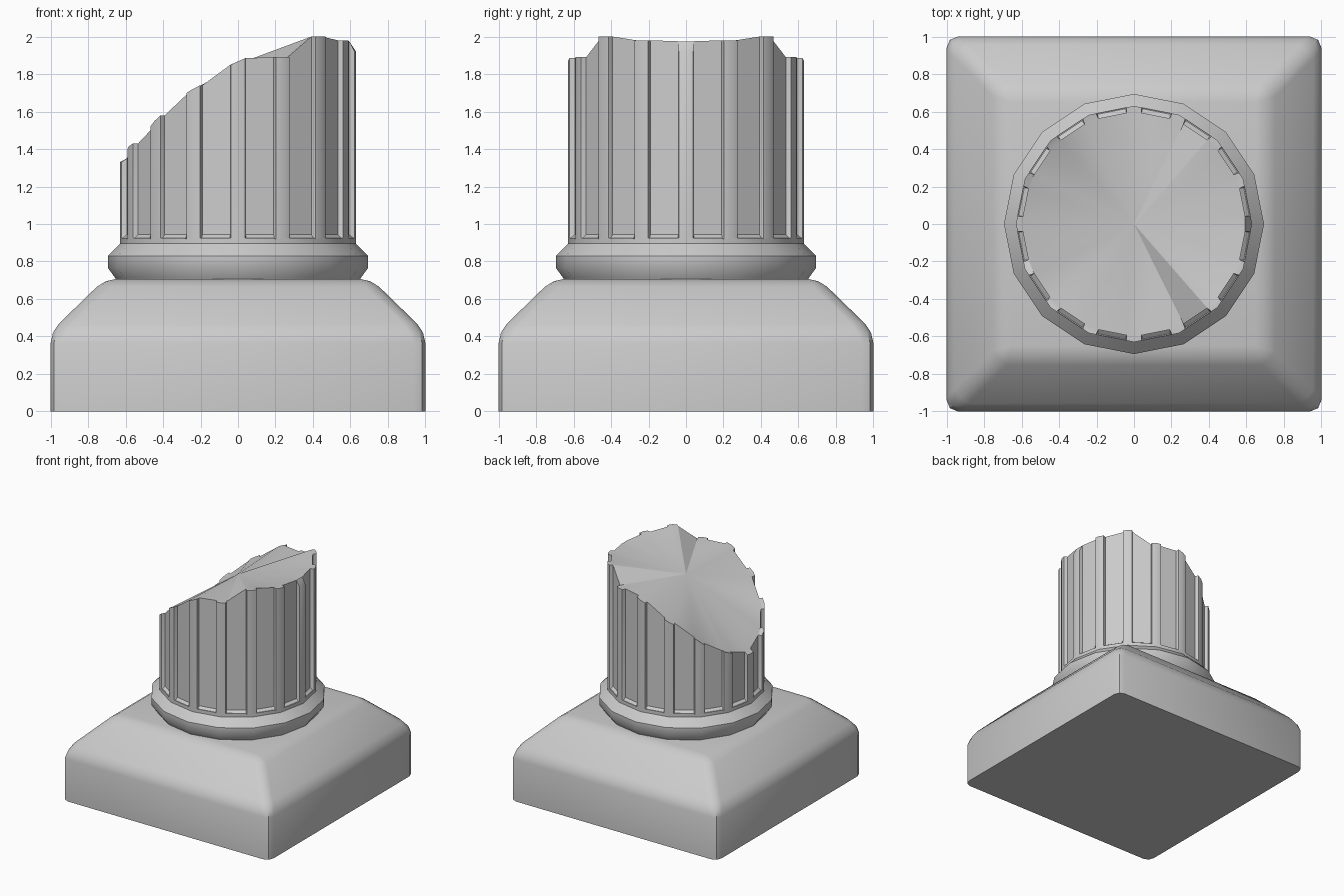
import bpy, bmesh, math
from mathutils import Vector

if "Cube" in bpy.data.objects:
    bpy.data.objects.remove(bpy.data.objects["Cube"])

SIDES = 16


def finish(bm, name, angle):
    bmesh.ops.recalc_face_normals(bm, faces=bm.faces)
    me = bpy.data.meshes.new(name)
    bm.to_mesh(me)
    bm.free()
    ob = bpy.data.objects.new(name, me)
    bpy.context.collection.objects.link(ob)
    bpy.ops.object.select_all(action='DESELECT')
    ob.select_set(True)
    bpy.context.view_layer.objects.active = ob
    bpy.ops.object.shade_smooth_by_angle(angle=math.radians(angle))
    return ob


def bridge(bm, a, b):
    n = len(a)
    for i in range(n):
        j = (i + 1) % n
        bm.faces.new((a[i], a[j], b[j], b[i]))


def ring(bm, r, z, sides, turn=0.0):
    step = 2 * math.pi / sides
    return [bm.verts.new((r * math.cos(i * step + turn), r * math.sin(i * step + turn), z))
            for i in range(sides)]


def lathe(bm, profile, sides, turn=0.0):
    loops = [ring(bm, r, z, sides, turn) for r, z in profile]
    for a, b in zip(loops, loops[1:]):
        bridge(bm, a, b)
    bm.faces.new(loops[0])
    bm.faces.new(loops[-1])


# Square plinth with sloped shoulders and softened edges
bm = bmesh.new()
s = math.sqrt(2)
lathe(bm, [(s, 0), (s, 0.425), (0.71 * s, 0.707)], 4, math.pi / 4)
soft = [e for e in bm.edges if max(v.co.z for v in e.verts) > 0.01]
bmesh.ops.bevel(bm, geom=soft, offset=0.06, segments=2, profile=0.5, affect='EDGES')
finish(bm, "plinth", 40)

# Rounded collar under the shaft
bm = bmesh.new()
lathe(bm, [(0.65, 0.70), (0.655, 0.712), (0.694, 0.765), (0.694, 0.83),
           (0.65, 0.875), (0.63, 0.895), (0.63, 0.925)], SIDES)
finish(bm, "collar", 40)

# Fluted shaft with a slanted broken top
# break height on the right and left flank of each rib, from +x round to -x
BREAK = [(1.975, 1.975), (1.98, 1.98), (2.0, 2.0), (1.89, 1.89), (1.885, 1.85),
         (1.74, 1.70), (1.58, 1.52), (1.43, 1.40), (1.35, 1.35)]


def rib_heights(i):
    """Heights on the clockwise side and counter-clockwise side of rib i."""
    i %= SIDES
    if i <= SIDES // 2:
        return BREAK[i]
    right, left = BREAK[SIDES - i]
    return left, right


def section(depth):
    """Outline points of the shaft with flutes cut in by depth, plus break heights."""
    pts = []
    corner = [Vector((0.63 * math.cos(k * math.tau / SIDES), 0.63 * math.sin(k * math.tau / SIDES), 0))
              for k in range(SIDES)]
    for i in range(SIDES):
        v, w = corner[i], corner[(i + 1) % SIDES]
        inward = -(v + w).normalized() * depth
        cw, ccw = rib_heights(i)
        nxt = rib_heights(i + 1)[0]
        chip = 0.055 if i == 0 else 0.02 if i == 8 else 0.0
        chip_next = 0.055 if i == SIDES - 1 else 0.02 if i == 7 else 0.0
        pts += [(v, (cw + ccw) / 2 - chip),
                (v.lerp(w, 0.16), ccw - chip),
                (v.lerp(w, 0.19) + inward, ccw),
                (v.lerp(w, 0.81) + inward, nxt),
                (v.lerp(w, 0.84), nxt - chip_next)]
    return pts


bm = bmesh.new()
foot = [bm.verts.new((p.x, p.y, 0.92)) for p, h in section(0.0)]
low = [bm.verts.new((p.x, p.y, 0.943)) for p, h in section(0.028)]
top = [bm.verts.new((p.x, p.y, h)) for p, h in section(0.028)]
bridge(bm, foot, low)
bridge(bm, low, top)
centre = bm.verts.new((0, 0, 1.855))
# rib caps, then a fan across the break
for i in range(SIDES):
    k = i * 5
    n = len(top)
    v, a, a_in, b_in = top[k], top[k + 1], top[k + 2], top[k + 3]
    p_out, p_in = top[(k - 1) % n], top[(k - 2) % n]
    bm.faces.new((p_in, p_out, v))
    bm.faces.new((p_in, v, a_in))
    bm.faces.new((v, a, a_in))
    bm.faces.new((p_in, a_in, centre))
    bm.faces.new((a_in, b_in, centre))
finish(bm, "fluted_shaft", 30)
